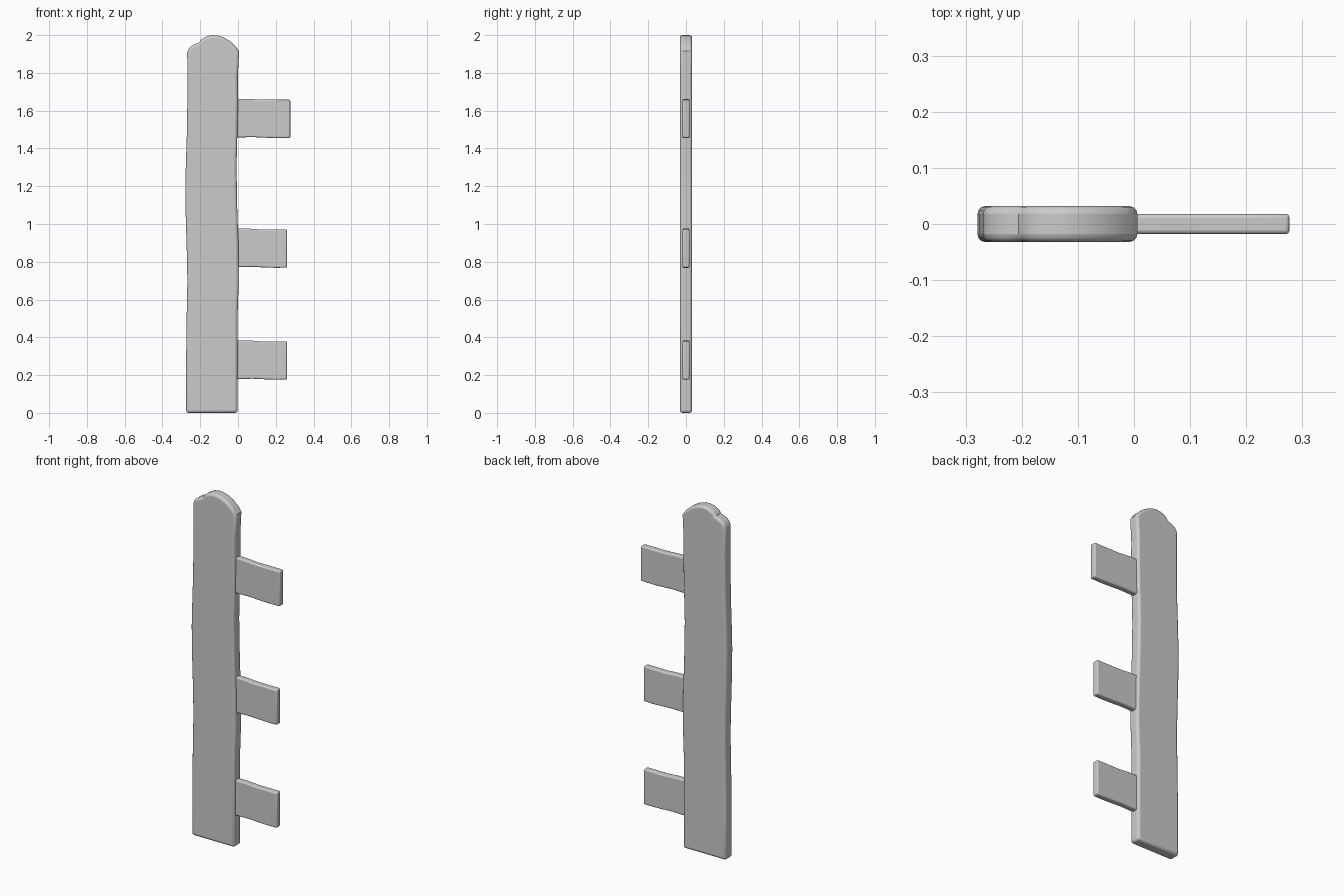
import bpy, bmesh, math

if "Cube" in bpy.data.objects:
    bpy.data.objects.remove(bpy.data.objects["Cube"])


def slab(name, outline, half, bevel):
    """Extrude an x-z outline along y and round its rims."""
    bm = bmesh.new()
    face = bm.faces.new([bm.verts.new((x, -half, z)) for x, z in outline])
    res = bmesh.ops.extrude_face_region(bm, geom=[face])
    verts = [v for v in res["geom"] if isinstance(v, bmesh.types.BMVert)]
    bmesh.ops.translate(bm, verts=verts, vec=(0, 2 * half, 0))
    bmesh.ops.recalc_face_normals(bm, faces=bm.faces)
    mesh = bpy.data.meshes.new(name)
    bm.to_mesh(mesh)
    bm.free()
    ob = bpy.data.objects.new(name, mesh)
    bpy.context.collection.objects.link(ob)
    mod = ob.modifiers.new("rounded_rim", "BEVEL")
    mod.width = bevel
    mod.segments = 3
    mod.limit_method = "ANGLE"
    mod.angle_limit = math.radians(70)
    bpy.ops.object.select_all(action="DESELECT")
    ob.select_set(True)
    bpy.context.view_layer.objects.active = ob
    bpy.ops.object.shade_smooth_by_angle(angle=math.radians(35))
    return ob


# upright plank with wobbly sides and a chipped round top
right = [(-0.002, 0), (-0.003, 0.5), (0.004, 0.7), (0.002, 0.9), (-0.004, 1.08),
         (-0.008, 1.3), (-0.003, 1.5), (0.0, 1.65), (-0.001, 1.78), (0.006, 1.915)]
top = [(-0.015, 1.944), (-0.045, 1.97), (-0.075, 1.987), (-0.105, 1.997),
       (-0.135, 2.0), (-0.162, 1.995), (-0.185, 1.984), (-0.199, 1.973), (-0.206, 1.96),
       (-0.23, 1.952), (-0.25, 1.94), (-0.263, 1.925), (-0.269, 1.905)]
left = [(-0.267, 1.75), (-0.27, 1.5), (-0.276, 1.32), (-0.279, 1.2), (-0.277, 1.05),
        (-0.271, 0.85), (-0.268, 0.7), (-0.272, 0.5), (-0.275, 0.25), (-0.275, 0)]
slab("upright_plank", right + top + left, 0.032, 0.014)

# three stub rails: bottom z, right end x
for name, z, end in (("lower_rail", 0.178, 0.259),
                     ("middle_rail", 0.77, 0.259),
                     ("upper_rail", 1.457, 0.277)):
    outline = [(-0.03, z + 0.001), (0.03, z + 0.002), (0.08, z + 0.003), (0.14, z),
               (0.2, z - 0.002), (end, z - 0.001),
               (end, z + 0.201), (0.2, z + 0.201), (0.12, z + 0.201),
               (0.05, z + 0.206), (-0.03, z + 0.206)]
    slab(name, outline, 0.018, 0.007)
